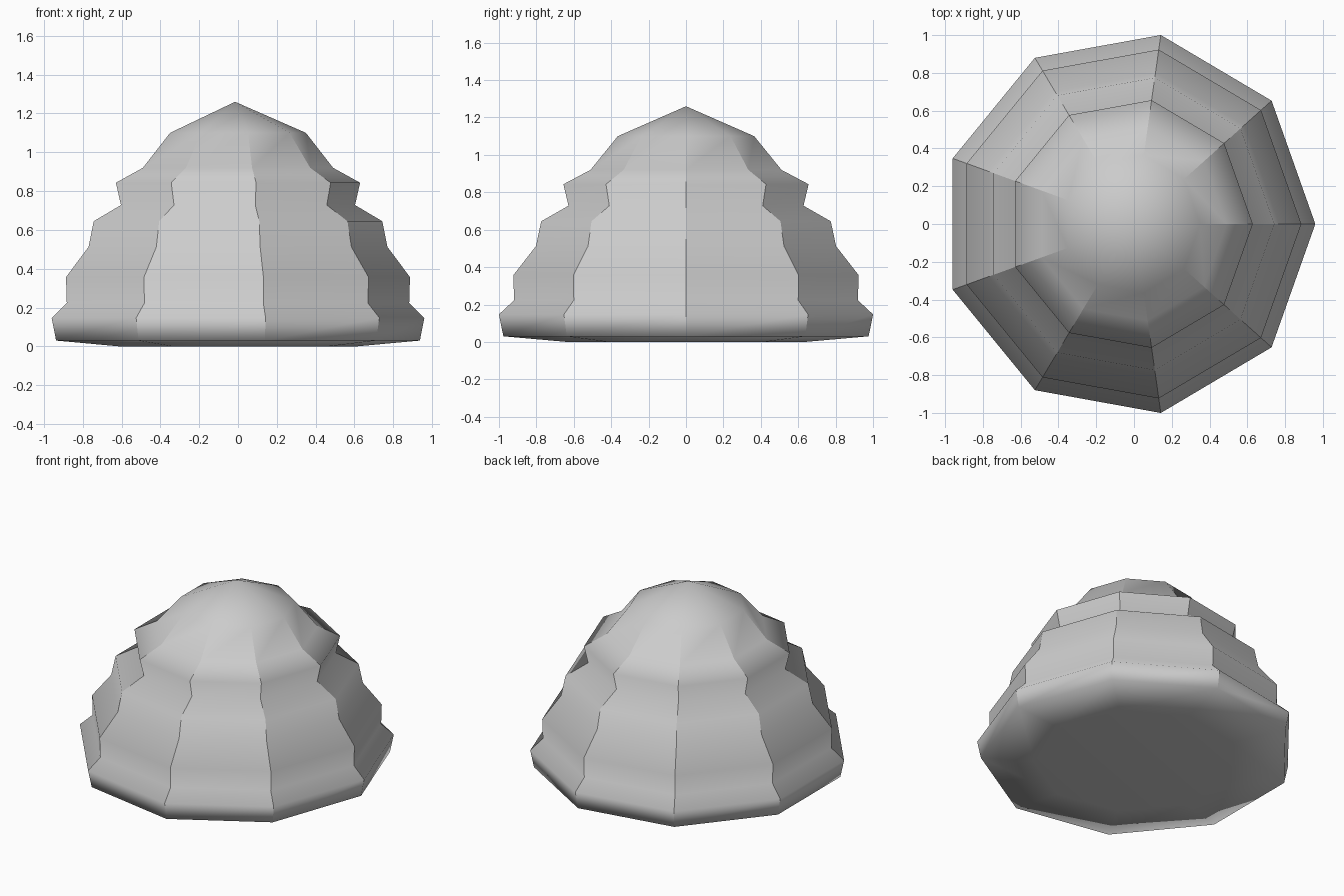
import bpy, bmesh
from math import cos, sin, pi

if "Cube" in bpy.data.objects:
    bpy.data.objects.remove(bpy.data.objects["Cube"])

SIDES = 9
# Half width along x and height of each ring, bottom to top
PROFILE = [(0.61, 0.0), (0.937, 0.03), (0.96, 0.147), (0.882, 0.223),
           (0.886, 0.357), (0.77, 0.512), (0.743, 0.645), (0.603, 0.728),
           (0.629, 0.843), (0.49, 0.92), (0.35, 1.10)]
APEX = (-0.015, 0.0, 1.26)

bm = bmesh.new()

# Stepped nine-sided rings
rings = []
for half, z in PROFILE:
    rx = half * 2 / (1 + cos(pi / SIDES))
    ry = half * 1.042 / sin(4 * pi / SIDES)
    cx = half - rx
    rings.append([bm.verts.new((cx + rx * cos(2 * pi * i / SIDES),
                                ry * sin(2 * pi * i / SIDES), z))
                  for i in range(SIDES)])

# Walls
for low, high in zip(rings, rings[1:]):
    for i in range(SIDES):
        j = (i + 1) % SIDES
        bm.faces.new((low[i], low[j], high[j], high[i]))

# Flat underside and pointed cap
bm.faces.new(rings[0][::-1])
tip = bm.verts.new(APEX)
for i in range(SIDES):
    bm.faces.new((rings[-1][i], rings[-1][(i + 1) % SIDES], tip))

# Smooth up each side, crisp along the corners between sides
for f in bm.faces:
    f.smooth = True
for a, b in zip(rings[1:], rings[2:]):
    for v, w in zip(a, b):
        bm.edges.get((v, w)).smooth = False
bm.normal_update()

mesh = bpy.data.meshes.new("stepped_mound")
bm.to_mesh(mesh)
bm.free()
obj = bpy.data.objects.new("stepped_mound", mesh)
bpy.context.collection.objects.link(obj)
